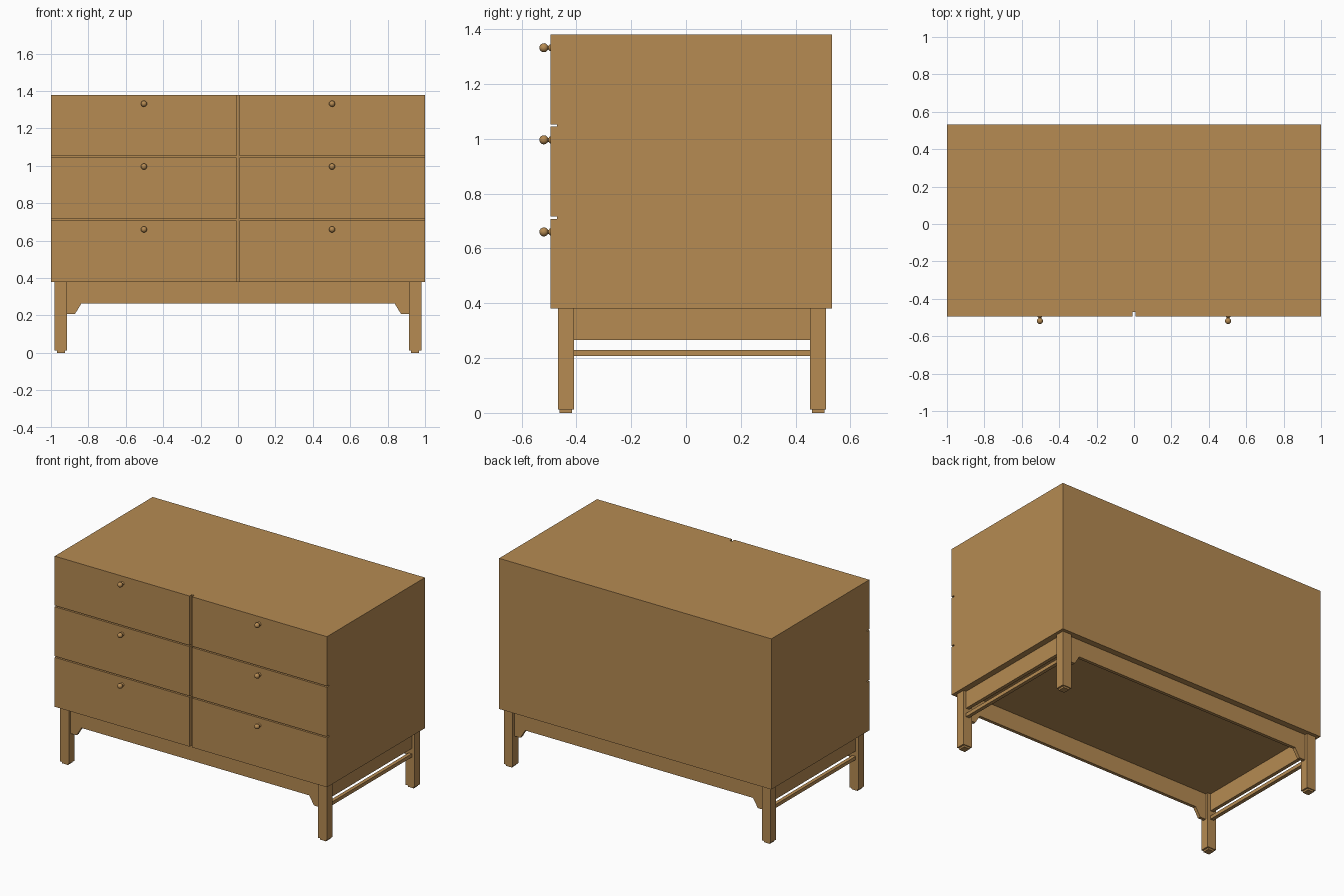
import bpy, bmesh, math

if "Cube" in bpy.data.objects:
    bpy.data.objects.remove(bpy.data.objects["Cube"])

wood = bpy.data.materials.new("warm_wood")
wood.diffuse_color = (0.465, 0.256, 0.085, 1)
wood.use_nodes = True
wood.node_tree.nodes["Principled BSDF"].inputs["Base Color"].default_value = wood.diffuse_color


def finish(name, bm):
    bmesh.ops.recalc_face_normals(bm, faces=bm.faces)
    me = bpy.data.meshes.new(name)
    bm.to_mesh(me)
    bm.free()
    me.materials.append(wood)
    ob = bpy.data.objects.new(name, me)
    bpy.context.collection.objects.link(ob)
    return ob


def box(name, x, y, z):
    bm = bmesh.new()
    bmesh.ops.create_cube(bm, size=1)
    for v in bm.verts:
        for i, (a, b) in enumerate((x, y, z)):
            v.co[i] = a if v.co[i] < 0 else b
    return finish(name, bm)


def span(s, a, b):
    """Range a..b mirrored to side s."""
    return tuple(sorted((s * a, s * b)))


def apron(name, y0, y1):
    """Long rail with sloped brackets at both ends."""
    half = [(0.915, 0.38), (0.915, 0.207), (0.872, 0.207), (0.837, 0.265)]
    pts = half + [(-x, z) for x, z in reversed(half)]
    bm = bmesh.new()
    face = bm.faces.new([bm.verts.new((x, y0, z)) for x, z in pts])
    ext = bmesh.ops.extrude_face_region(bm, geom=[face])
    for v in ext["geom"]:
        if isinstance(v, bmesh.types.BMVert):
            v.co.y = y1
    return finish(name, bm)


def knob(name, x, z):
    """Round knob on a flared neck, lathed around y."""
    r, cy = 0.0165, -0.5185
    prof = [(0.013, -0.494), (0.012, -0.497), (0.007, -0.501)]
    for i in range(9):
        a = math.radians(25 + (180 - 25) * i / 8)
        prof.append((r * math.sin(a), cy + r * math.cos(a)))
    bm = bmesh.new()
    vs = [bm.verts.new((x + q, y, z)) for q, y in prof]
    es = [bm.edges.new(p) for p in zip(vs, vs[1:])]
    bmesh.ops.spin(bm, geom=vs + es, cent=(x, 0, z), axis=(0, 1, 0),
                   angle=math.tau, steps=20)
    bmesh.ops.remove_doubles(bm, verts=bm.verts, dist=0.0001)
    ob = finish(name, bm)
    bpy.context.view_layer.objects.active = ob
    ob.select_set(True)
    bpy.ops.object.shade_smooth_by_angle(angle=math.radians(40))
    ob.select_set(False)


# Carcass
box("cabinet_body", (-1, 1), (-0.471, 0.533), (0.38, 1.38))

for s, side in ((-1, "left"), (1, "right")):
    # Drawer fronts and knobs
    for row in range(3):
        z0 = 0.38 + row * 0.336
        box(f"{side}_drawer_{row + 1}", span(s, 0.009, 1), (-0.495, -0.471), (z0, z0 + 0.328))
        knob(f"{side}_knob_{row + 1}", s * 0.503, z0 + 0.28)
    # Legs with small glides
    for end, y0, y1 in (("front", -0.467, -0.409), ("back", 0.453, 0.511)):
        box(f"{end}_{side}_leg", span(s, 0.915, 0.98), (y0, y1), (0.012, 0.38))
        box(f"{end}_{side}_foot", span(s, 0.926, 0.969), (y0 + 0.006, y1 - 0.006), (0, 0.012))
    # Side rail and stretcher
    box(f"{side}_side_rail", span(s, 0.937, 0.96), (-0.409, 0.453), (0.265, 0.38))
    box(f"{side}_stretcher", span(s, 0.936, 0.96), (-0.409, 0.453), (0.207, 0.23))

# Shaped front and back aprons
apron("front_apron", -0.448, -0.427)
apron("back_apron", 0.471, 0.492)
